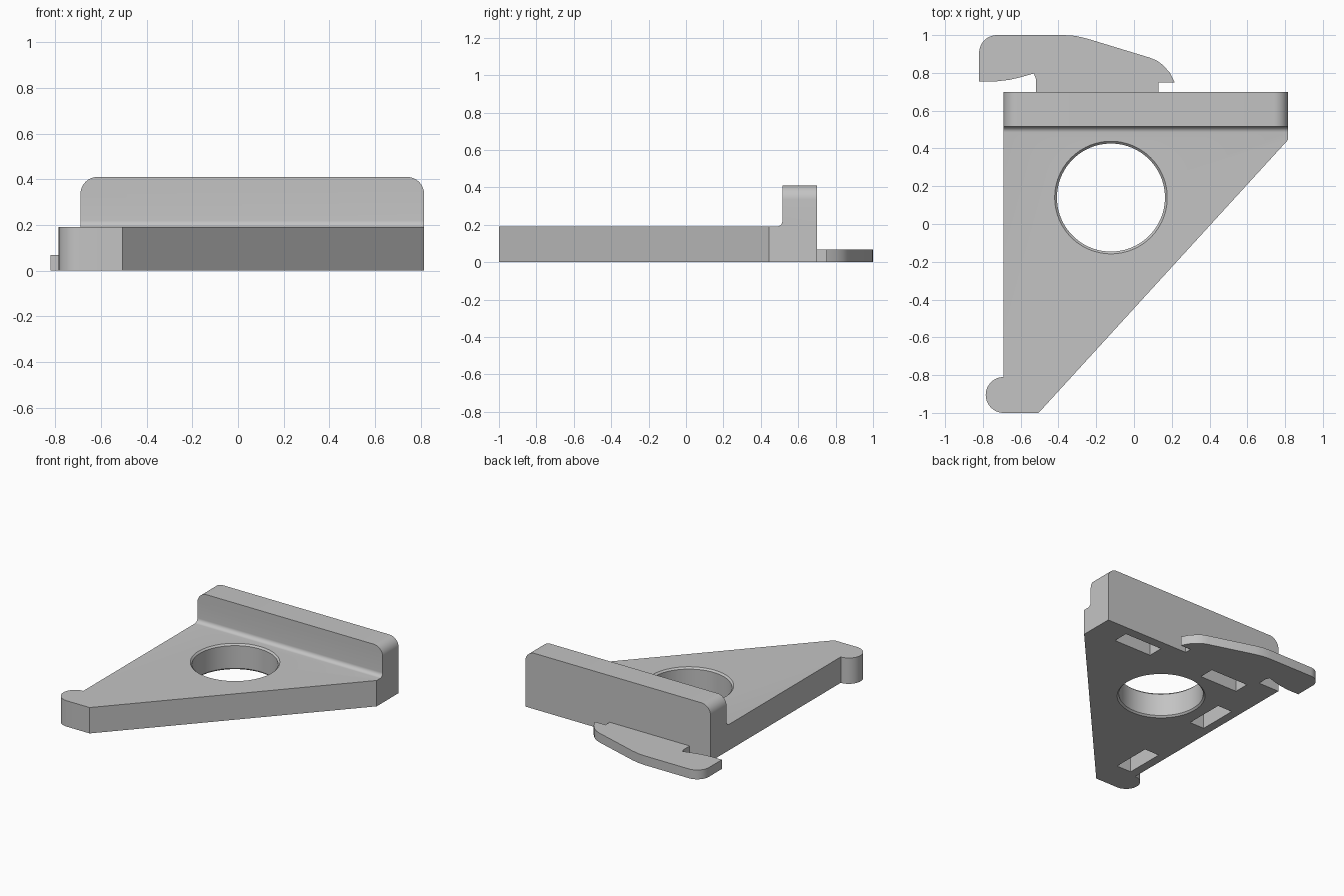
import bpy, bmesh
from math import sin, cos, radians
from mathutils import Matrix, Vector

if "Cube" in bpy.data.objects:
    bpy.data.objects.remove(bpy.data.objects["Cube"], do_unlink=True)

grey = bpy.data.materials.new("light grey")
grey.use_nodes = True
GREY = (0.55, 0.55, 0.55, 1)
grey.diffuse_color = GREY
grey.node_tree.nodes["Principled BSDF"].inputs["Base Color"].default_value = GREY


def finish(name, bm):
    bmesh.ops.recalc_face_normals(bm, faces=bm.faces)
    mesh = bpy.data.meshes.new(name)
    bm.to_mesh(mesh)
    bm.free()
    mesh.materials.append(grey)
    obj = bpy.data.objects.new(name, mesh)
    bpy.context.collection.objects.link(obj)
    return obj


def arc(cx, cy, r, start, end, steps=12):
    angles = [radians(start + (end - start) * i / steps) for i in range(steps + 1)]
    return [(cx + r * cos(a), cy + r * sin(a)) for a in angles]


def prism(name, outline, place, sweep):
    """Extrude a 2D outline; place maps its points into space."""
    bm = bmesh.new()
    face = bm.faces.new([bm.verts.new(place(a, b)) for a, b in outline])
    new = bmesh.ops.extrude_face_region(bm, geom=[face])["geom"]
    verts = [v for v in new if isinstance(v, bmesh.types.BMVert)]
    bmesh.ops.translate(bm, verts=verts, vec=Vector(sweep))
    return finish(name, bm)


def box(name, x0, x1, y0, y1, z0, z1):
    return prism(name, [(x0, y0), (x1, y0), (x1, y1), (x0, y1)],
                 lambda a, b: (a, b, z0), (0, 0, z1 - z0))


def cone(name, x, y, z0, z1, r0, r1):
    bm = bmesh.new()
    bmesh.ops.create_cone(bm, cap_ends=True, segments=96, radius1=r0, radius2=r1,
                          depth=z1 - z0,
                          matrix=Matrix.Translation((x, y, (z0 + z1) / 2)))
    return finish(name, bm)


def combine(target, tool, operation):
    bpy.context.view_layer.objects.active = target
    mod = target.modifiers.new(operation, "BOOLEAN")
    mod.operation = operation
    mod.solver = "EXACT"
    mod.object = tool
    bpy.ops.object.modifier_apply(modifier=mod.name)
    bpy.data.objects.remove(tool, do_unlink=True)


LEFT, RIGHT = -0.69, 0.815
WALL_FRONT, WALL_BACK = 0.515, 0.70
BASE_TOP, WALL_TOP = 0.19, 0.41

# Triangular base with a rounded foot
outline = [(-0.505, -1), (RIGHT, 0.445), (RIGHT, WALL_BACK), (LEFT, WALL_BACK)]
outline += arc(LEFT, -0.905, 0.095, 90, 270, 24)
bracket = prism("bracket", outline, lambda a, b: (a, b, 0), (0, 0, BASE_TOP))

# Upright wall with rounded top corners
R = 0.075
outline = [(LEFT, 0), (RIGHT, 0)]
outline += arc(RIGHT - R, WALL_TOP - R, R, 0, 90)
outline += arc(LEFT + R, WALL_TOP - R, R, 90, 180)
wall = prism("wall", outline, lambda a, b: (a, WALL_FRONT, b),
             (0, WALL_BACK - WALL_FRONT, 0))
combine(bracket, wall, "UNION")

# Fillet where the wall meets the base
F = 0.03
outline = arc(WALL_FRONT - F, BASE_TOP + F, F, -90, 0, 8)
outline += [(WALL_FRONT + F, BASE_TOP + F), (WALL_FRONT + F, BASE_TOP - F),
            (WALL_FRONT - F, BASE_TOP - F)]
fillet = prism("fillet", outline, lambda a, b: (LEFT, a, b), (RIGHT - LEFT, 0, 0))
combine(bracket, fillet, "UNION")

# Round hole, chamfered at both ends
HX, HY, HR, C = -0.122, 0.14, 0.286, 0.012
for z0, z1, r0, r1 in [(-0.1, 0.3, HR, HR),
                       (BASE_TOP - C, BASE_TOP + C, HR, HR + 2 * C),
                       (-C, C, HR + 2 * C, HR)]:
    combine(bracket, cone("hole", HX, HY, z0, z1, r0, r1), "DIFFERENCE")

# Rectangular pockets in the underside
for x0, x1, y0, y1 in [(0.29, 0.60, 0.515, 0.63), (-0.47, -0.16, 0.515, 0.63),
                       (-0.625, -0.505, -0.01, 0.285),
                       (-0.625, -0.505, -0.78, -0.485)]:
    combine(bracket, box("pocket", x0, x1, y0, y1, -0.1, 0.13), "DIFFERENCE")

# Flat hooked latch behind the wall
outline = [(-0.52, WALL_BACK), (0.13, WALL_BACK), (0.13, 0.75), (0.215, 0.75)]
outline += [(0.19, 0.80), (0.155, 0.84), (0.12, 0.866), (0.085, 0.88)]
outline += [(-0.25, 0.982), (-0.31, 0.996), (-0.37, 1.0)]
outline += arc(-0.725, 0.905, 0.095, 90, 180)
outline += [(-0.82, 0.755), (-0.73, 0.755), (-0.66, 0.763), (-0.60, 0.777),
            (-0.53, 0.797), (-0.52, 0.77)]
latch = prism("latch", outline, lambda a, b: (a, b, 0), (0, 0, 0.068))

# Smooth the curved faces, keep corners crisp
bpy.ops.object.select_all(action="DESELECT")
for obj in (bracket, latch):
    obj.select_set(True)
bpy.context.view_layer.objects.active = bracket
bpy.ops.object.shade_smooth_by_angle(angle=radians(30))
